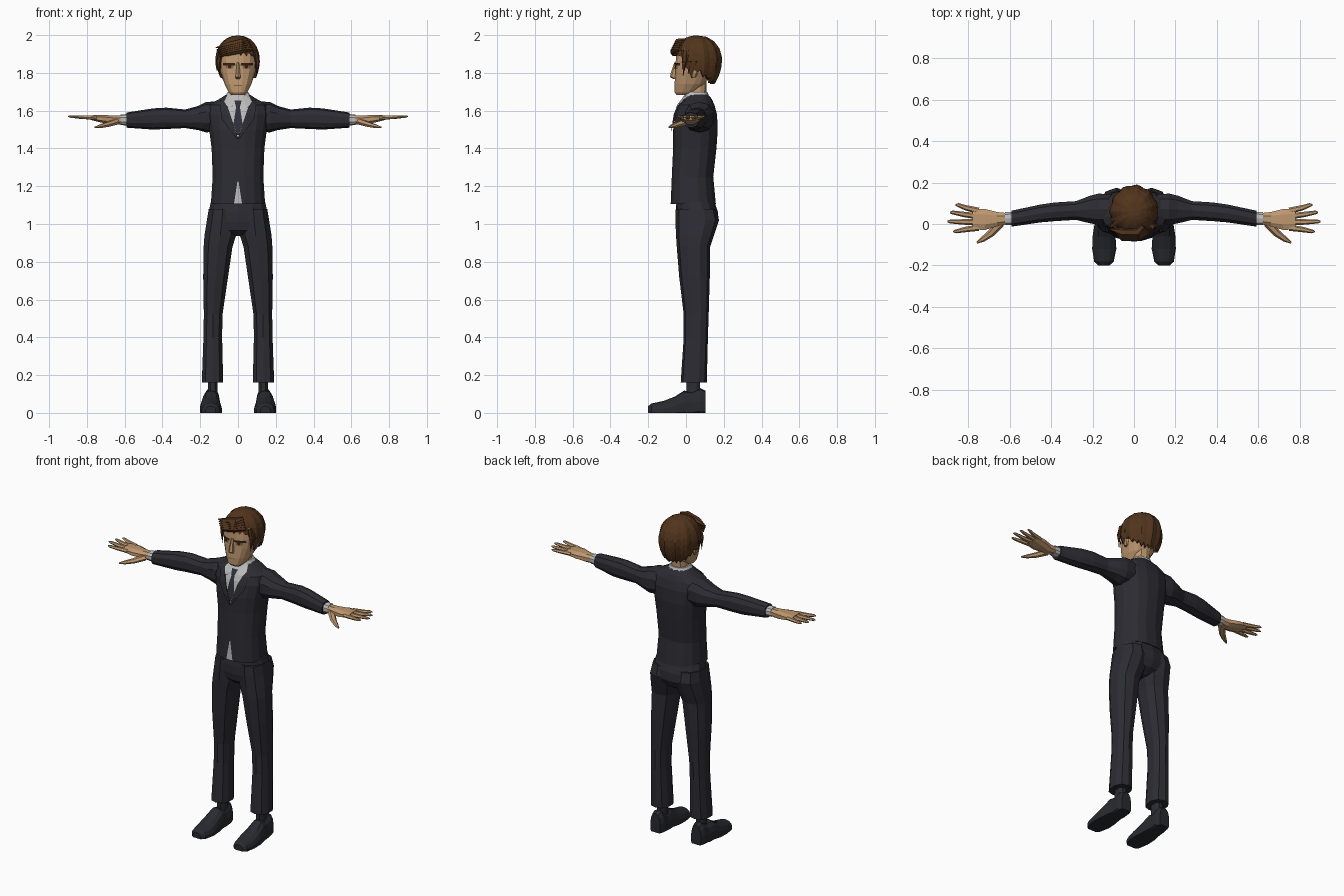
import bpy, bmesh, math, random
from mathutils import Vector
from mathutils.bvhtree import BVHTree

random.seed(4)


def material(name, rgb):
    m = bpy.data.materials.new(name)
    m.diffuse_color = (*rgb, 1)
    return m


SUIT = material("dark_suit", (0.025, 0.025, 0.033))
SHOE = material("shoe_leather", (0.022, 0.023, 0.029))
TIE = material("dark_tie", (0.028, 0.029, 0.042))
SHIRT = material("shirt_grey", (0.50, 0.50, 0.50))
SKIN = material("skin", (0.52, 0.315, 0.16))
LINE = material("skin_line", (0.26, 0.135, 0.06))
HAIR = material("brown_hair", (0.085, 0.035, 0.012))
BROW = material("dark_brow", (0.035, 0.014, 0.007))
surfaces = {}


def finish(name, bm, mat, mirror=False):
    bmesh.ops.recalc_face_normals(bm, faces=bm.faces)
    surfaces[name] = BVHTree.FromBMesh(bm)
    me = bpy.data.meshes.new(name)
    bm.to_mesh(me)
    bm.free()
    me.materials.append(mat)
    ob = bpy.data.objects.new(name, me)
    bpy.context.collection.objects.link(ob)
    if mirror:
        ob.modifiers.new("mirror", 'MIRROR').use_mirror_merge = False
    return ob


def skin_rings(bm, rings):
    """Bridge rings of points and cap both ends."""
    vs = [[bm.verts.new(p) for p in r] for r in rings]
    n = len(vs[0])
    for a, b in zip(vs, vs[1:]):
        for i in range(n):
            bm.faces.new((a[i], a[(i + 1) % n], b[(i + 1) % n], b[i]))
    bm.faces.new(vs[0])
    bm.faces.new(vs[-1])


def loft(name, axis, rings, mat, n=12, p=2.4, mirror=False):
    """Each ring: position on axis, then low/high bounds on the other two axes."""
    bm, pts = bmesh.new(), []
    for s, a0, a1, b0, b1 in rings:
        ring = []
        for i in range(n):
            t = 2 * math.pi * (i + 0.5) / n
            c, d = math.cos(t), math.sin(t)
            a = (a0 + a1) / 2 + (a1 - a0) / 2 * math.copysign(abs(c) ** (2 / p), c)
            b = (b0 + b1) / 2 + (b1 - b0) / 2 * math.copysign(abs(d) ** (2 / p), d)
            q = {'x': (s, a, b), 'y': (a, s, max(b, 0)), 'z': (a, b, s)}[axis]
            ring.append(q)
        pts.append(ring)
    skin_rings(bm, pts)
    return finish(name, bm, mat, mirror)


def tubes(name, paths, mat, n=6, flat=1.0, mirror=False):
    """Tapered tubes, each a list of (x, y, z, radius)."""
    bm = bmesh.new()
    for path in paths:
        ps = [Vector(q[:3]) for q in path]
        rings = []
        for k, q in enumerate(path):
            d = (ps[min(k + 1, len(ps) - 1)] - ps[max(k - 1, 0)]).normalized()
            u = d.cross(Vector((0, 0, 1))).normalized()
            v = u.cross(d)
            rings.append([ps[k] + q[3] * (u * math.cos(2 * math.pi * i / n)
                          + v * flat * math.sin(2 * math.pi * i / n)) for i in range(n)])
        skin_rings(bm, rings)
    return finish(name, bm, mat, mirror)


def plate(name, target, rows, mat, lift=0.004, mirror=False, cols=6):
    """Thin patch laid on the front of a part; rows are (z, x0, x1)."""
    bm, grid, tree = bmesh.new(), [], surfaces[target]
    fine = [tuple(a + (b - a) * k / 4 for a, b in zip(r, s))
            for r, s in zip(rows, rows[1:]) for k in range(4)] + [rows[-1]]
    for z, x0, x1 in fine:
        line = []
        for i in range(cols + 1):
            o = Vector((x0 + (x1 - x0) * i / cols, -1, z))
            hit = tree.ray_cast(o, Vector((0, 1, 0)))[0]
            if hit is None:
                hit = tree.find_nearest(Vector((o.x, 0, z)))[0]
            line.append(bm.verts.new((o.x, hit.y - lift, z)))
        grid.append(line)
    for a, b in zip(grid, grid[1:]):
        for i in range(cols):
            bm.faces.new((a[i], a[i + 1], b[i + 1], b[i]))
    finish(name, bm, mat, mirror)


# Jacket body
loft("jacket", 'z', [
    (1.105, -.146, .146, -.083, .160), (1.25, -.136, .136, -.077, .146),
    (1.40, -.142, .142, -.070, .163), (1.50, -.155, .155, -.070, .170),
    (1.58, -.168, .168, -.058, .166), (1.63, -.160, .160, -.040, .152),
    (1.662, -.100, .100, -.015, .138), (1.685, -.064, .064, .000, .118)], SUIT, 16)
# Sleeves, cuffs
loft("sleeve", 'x', [
    (.09, .00, .145, 1.49, 1.652), (.17, -.008, .150, 1.485, 1.645),
    (.21, .000, .140, 1.497, 1.625), (.28, .018, .112, 1.508, 1.606),
    (.38, .012, .106, 1.503, 1.616), (.45, .006, .096, 1.500, 1.612),
    (.59, -.014, .066, 1.510, 1.590)], SUIT, 10, mirror=True)
loft("shirt_cuff", 'x', [(.57, -.006, .06, 1.52, 1.582), (.622, -.006, .058, 1.524, 1.58)],
     SHIRT, 10, mirror=True)

# Hands
loft("palm", 'x', [
    (.60, .000, .053, 1.528, 1.576), (.66, -.014, .060, 1.524, 1.576),
    (.72, -.032, .076, 1.535, 1.579), (.78, -.030, .078, 1.550, 1.576)], SKIN, 8, mirror=True)
fingers = []
for y0, y1, tip in ((.064, .092, .862), (.037, .056, .888), (.008, .012, .9), (-.018, -.036, .872)):
    fingers.append([(.75, y0, 1.562, .015), ((.76 + tip) / 2, (y0 + y1) / 2, 1.565, .013),
                    (tip - .012, y1, 1.569, .009), (tip, y1, 1.570, .004)])
fingers.append([(.645, .005, 1.542, .022), (.69, -.045, 1.527, .018),
                (.73, -.074, 1.517, .013), (.758, -.090, 1.511, .005)])
tubes("fingers", fingers, SKIN, 6, 0.8, True)

# Trousers
loft("trouser_seat", 'z', [
    (1.12, -.146, .146, -.050, .150), (1.06, -.160, .160, -.056, .170),
    (1.01, -.166, .166, -.056, .172), (.965, -.120, .120, -.048, .150),
    (.937, -.040, .040, -.015, .100)], SUIT, 14)
loft("trouser_leg", 'z', [
    (1.08, .005, .158, -.054, .160), (1.02, .002, .168, -.056, .175),
    (.94, .006, .181, -.053, .148), (.88, .026, .185, -.049, .128),
    (.72, .050, .187, -.036, .126), (.52, .080, .183, -.012, .120),
    (.40, .082, .185, -.012, .116), (.16, .076, .194, -.028, .110)], SUIT, 10, mirror=True)

# Socks and shoes
loft("sock", 'z', [(.08, .108, .162, .0, .08), (.18, .108, .160, .0, .076)], SUIT, 8, mirror=True)
loft("shoe", 'y', [
    (-.200, .118, .172, -.02, .036), (-.182, .097, .193, -.04, .050),
    (-.12, .084, .203, -.05, .063), (-.06, .088, .201, -.05, .086),
    (-.01, .094, .193, -.06, .118), (.03, .096, .187, -.06, .112),
    (.075, .095, .185, -.06, .132), (.102, .106, .175, -.05, .118)], SHOE, 14, mirror=True)

# Neck and collar
loft("neck", 'z', [(1.64, -.048, .048, .0, .105), (1.77, -.046, .046, .01, .11)], SKIN, 10)
loft("shirt_collar", 'z', [(1.65, -.082, .082, -.018, .130), (1.68, -.068, .068, -.010, .121),
                           (1.698, -.056, .056, .002, .113)], SHIRT, 14)
# Shirt front, tie and lapels
plate("shirt_front", "jacket", [(1.68, -.05, .05), (1.64, -.062, .062), (1.46, -.002, .002)], SHIRT)
plate("collar_wing", "jacket", [(1.678, .012, .062), (1.65, .012, .074), (1.615, .036, .052)],
      SHIRT, .009, True)
plate("tie_knot", "jacket", [(1.655, -.02, .02), (1.62, -.010, .010)], TIE, .0095)
plate("tie_blade", "jacket", [(1.62, -.010, .010), (1.53, -.024, .024), (1.47, -.005, .005)], TIE, .008)
plate("lapel", "jacket", [(1.655, .072, .098), (1.60, .048, .092), (1.56, .034, .088),
                          (1.45, .0, .008)], SUIT, .009, True)
plate("shirt_hem", "jacket", [(1.225, -.003, .003), (1.108, -.021, .021)], SHIRT)

# Head and nose
loft("head", 'z', [
    (1.682, -.034, .034, -.050, .010), (1.697, -.050, .050, -.061, .050),
    (1.74, -.072, .072, -.062, .100), (1.80, -.092, .092, -.058, .135),
    (1.86, -.101, .101, -.056, .155), (1.92, -.096, .096, -.052, .155),
    (1.965, -.055, .055, -.005, .120)], SKIN, 16, 2.6)
loft("nose", 'z', [(1.855, -.007, .007, -.062, -.04), (1.795, -.013, .013, -.082, -.04),
                   (1.778, -.015, .015, -.085, -.04), (1.767, -.011, .011, -.066, -.04)], SKIN, 6)
loft("ear", 'z', [(1.775, .085, .095, .03, .05), (1.80, .085, .105, .02, .065),
                  (1.835, .085, .110, .02, .07)], SKIN, 6, mirror=True)
# Face details
plate("eyebrow", "head", [(1.853, .016, .078), (1.840, .014, .080)], BROW, .006, True)
plate("eye", "head", [(1.840, .022, .066), (1.822, .026, .062)], LINE, .004, True)
plate("pupil", "head", [(1.840, .035, .053), (1.824, .037, .051)], BROW, .006, True)
plate("mouth", "head", [(1.735, -.022, .022), (1.731, -.020, .020)], LINE, .003)

# Hair cap with ridged strands and a ragged hairline
hairline = [(0, 1.912), (42, 1.905), (58, 1.84), (72, 1.785), (88, 1.825),
            (112, 1.79), (140, 1.757), (181, 1.752)]
bm, cols, count, steps = bmesh.new(), [], 44, 8
for k in range(count):
    a = 360 * k / count
    fold = min(a, 360 - a)
    for (a0, z0), (a1, z1) in zip(hairline, hairline[1:]):
        if a0 <= fold < a1:
            edge = z0 + (z1 - z0) * (fold - a0) / (a1 - a0)
    edge += .010 * (-1) ** k + random.uniform(-.008, .004)
    ridge = (1, 1.035, 1.0, .975)[k % 4]
    end = math.acos(max(-.97, (edge - 1.87) / .13))
    col = []
    for j in range(1, steps + 2):
        phi = end * min(j, steps) / steps
        c = math.cos(phi)
        r = (math.sin(phi) ** .9 if c > 0 else 1 - .32 * c * c) * ridge
        r *= .84 if j > steps else 1
        t = math.radians(a)
        col.append(bm.verts.new((.116 * r * math.sin(t), .06 - .128 * r * math.cos(t), 1.868 + .13 * c)))
    cols.append(col)
crown = bm.verts.new((0, .06, 1.998))
for a, b in zip(cols, cols[1:] + cols[:1]):
    bm.faces.new((crown, a[0], b[0]))
    for j in range(steps):
        bm.faces.new((a[j], a[j + 1], b[j + 1], b[j]))
finish("hair", bm, HAIR)

# Swept fringe and side locks
locks = []
for i in range(5):
    s = i / 4
    locks.append([(.075 - .03 * s, -.030 + .02 * s, 1.925 + .05 * s, .012),
                  (.02, -.058 + .02 * s, 1.922 + .042 * s, .024),
                  (-.055, -.060 + .02 * s, 1.905 + .04 * s, .022),
                  (-.098 - .02 * s, -.035 + .01 * s, 1.888 + .045 * s, .003)])
tubes("fringe", locks, HAIR, 6, 0.8)
tubes("side_lock", [[(.088, -.01 + .028 * i, 1.92, .016), (.105, -.008 + .028 * i, 1.86, .015),
                     (.097, -.016 + .028 * i, 1.785 + .012 * (i % 2), .002)] for i in range(3)],
      HAIR, 5, 0.7, True)
